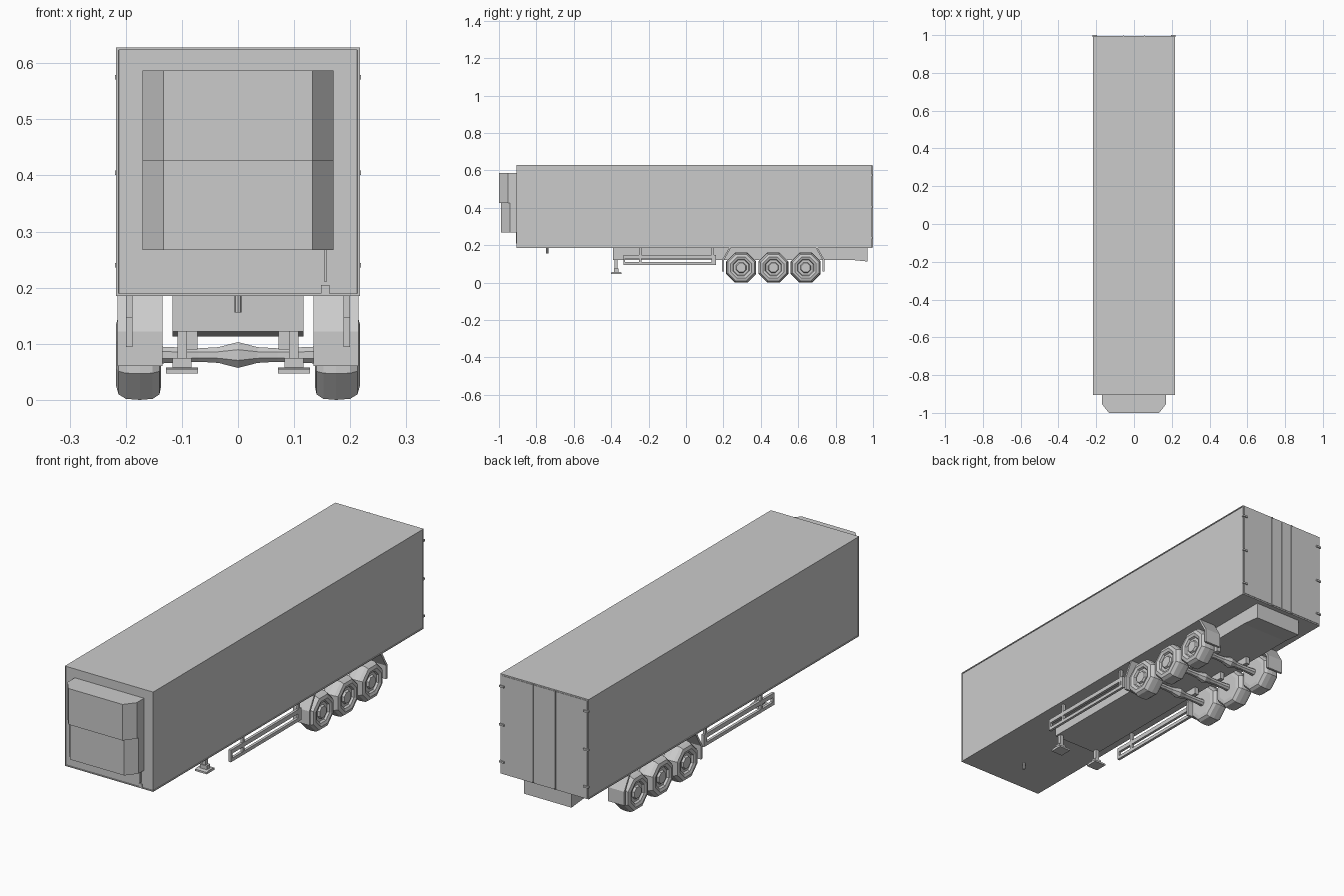
import bpy, bmesh, math
from mathutils import Vector

if "Cube" in bpy.data.objects:
    bpy.data.objects.remove(bpy.data.objects["Cube"])


def finish(name, bm):
    bmesh.ops.recalc_face_normals(bm, faces=bm.faces)
    me = bpy.data.meshes.new(name)
    bm.to_mesh(me)
    bm.free()
    ob = bpy.data.objects.new(name, me)
    bpy.context.collection.objects.link(ob)
    return ob


def box(name, x, y, z):
    """Box from (min, max) ranges on each axis."""
    bm = bmesh.new()
    bmesh.ops.create_cube(bm, size=1)
    for v in bm.verts:
        v.co = [r[0] + (c + 0.5) * (r[1] - r[0]) for r, c in zip((x, y, z), v.co)]
    return finish(name, bm)


def prism(name, outline, axis, lo, hi):
    """Extrude a 2D outline along x ('x': y,z points) or z ('z': x,y points)."""
    bm = bmesh.new()
    place = (lambda a, b: (lo, a, b)) if axis == 'x' else (lambda a, b: (a, b, lo))
    face = bm.faces.new([bm.verts.new(place(a, b)) for a, b in outline])
    ext = bmesh.ops.extrude_face_region(bm, geom=[face])['geom']
    step = Vector((hi - lo, 0, 0)) if axis == 'x' else Vector((0, 0, hi - lo))
    bmesh.ops.translate(bm, vec=step, verts=[g for g in ext if isinstance(g, bmesh.types.BMVert)])
    return finish(name, bm)


def lathe_x(name, profile, y, z, n=8):
    """Revolve (x, flat radius) points about an x-axis line, flat side down."""
    bm = bmesh.new()
    k = 1 / math.cos(math.pi / n)
    rings = []
    for x, r in profile:
        ring = []
        for i in range(n):
            a = (i + 0.5) * 2 * math.pi / n
            ring.append(bm.verts.new((x, y + r * k * math.cos(a), z + r * k * math.sin(a))))
        rings.append(ring)
    for a, b in zip(rings, rings[1:]):
        for i in range(n):
            j = (i + 1) % n
            bm.faces.new((a[i], a[j], b[j], b[i]))
    bm.faces.new(rings[0])
    bm.faces.new(rings[-1])
    return finish(name, bm)


def mirror(ob):
    m = ob.modifiers.new("mirror", 'MIRROR')
    m.use_axis[0] = True
    return ob


# Cargo body with recessed front and side panels
body = box("cargo_body", (-0.217, 0.217), (-0.905, 0.993), (0.185, 0.628))
bm = bmesh.new()
bm.from_mesh(body.data)
panels = [f for f in bm.faces if abs(f.normal.z) < 0.5 and f.normal.y < 0.5]
bmesh.ops.inset_individual(bm, faces=panels, thickness=0.006, depth=0)
bmesh.ops.inset_individual(bm, faces=panels, thickness=0.0005, depth=-0.003)
bm.to_mesh(body.data)
bm.free()

# Refrigeration unit, two stacked housings with angled corners
for name, front, bend, z0, z1 in (("cooler_upper", -1.0, -0.953, 0.427, 0.587),
                                  ("cooler_lower", -0.988, -0.941, 0.267, 0.427)):
    prism(name, [(-0.17, -0.9), (-0.17, bend), (-0.133, front),
                 (0.133, front), (0.17, bend), (0.17, -0.9)], 'z', z0, z1)

# Drain hose and its fitting below the cooler
box("drain_hose", (0.154, 0.158), (-0.91, -0.90), (0.21, 0.268))
box("hose_fitting", (0.148, 0.163), (-0.906, -0.90), (0.186, 0.205))

# Rear doors: thin leaves, locking bars and hinges
mirror(box("door_leaf", (0.001, 0.211), (0.99, 0.995), (0.191, 0.622)))
mirror(box("locking_bar", (0.052, 0.057), (0.993, 0.999), (0.187, 0.626)))
for z in (0.24, 0.405, 0.575):
    mirror(box("door_hinge", (0.195, 0.219), (0.990, 1.0), (z - 0.004, z + 0.004)))

# Chassis box, with the rear tail dropping slightly
prism("chassis", [(-0.39, 0.187), (-0.39, 0.122), (0.88, 0.122), (0.97, 0.113), (0.97, 0.187)],
      'x', -0.117, 0.117)

# Coupling pin
bm = bmesh.new()
bmesh.ops.create_cone(bm, cap_ends=True, segments=8, radius1=0.006, radius2=0.006, depth=0.032)
bmesh.ops.translate(bm, vec=(0, -0.742, 0.172), verts=bm.verts)
finish("coupling_pin", bm)

# Landing legs
mirror(box("landing_leg", (0.091, 0.108), (-0.382, -0.365), (0.06, 0.13)))
mirror(prism("landing_foot", [(-0.402, 0.047), (-0.346, 0.047), (-0.346, 0.055), (-0.362, 0.058),
                              (-0.386, 0.058), (-0.402, 0.055)], 'x', 0.071, 0.128))
mirror(box("landing_bracket", (0.083, 0.117), (-0.386, -0.362), (0.056, 0.075)))

# Side guards: two rails, end caps and hanging posts
for z0, z1 in ((0.129, 0.148), (0.094, 0.109)):
    mirror(box("guard_rail", (0.188, 0.2), (-0.335, 0.16), (z0, z1)))
for y in (-0.335, 0.15):
    mirror(box("guard_end", (0.188, 0.2), (y, y + 0.01), (0.094, 0.148)))
for y in (-0.245, 0.143):
    mirror(box("guard_post", (0.188, 0.2), (y - 0.006, y + 0.006), (0.105, 0.19)))

# Mudguards before and behind the wheel group
for s in (-1, 1):
    pts = [(0.274, 0.06), (0.274, 0.122), (0.236, 0.187), (0.226, 0.187), (0.264, 0.12), (0.264, 0.06)]
    mirror(prism("mudguard", [(0.467 + s * a, b) for a, b in pts], 'x', 0.135, 0.215))

# Wheels, axles and suspension hangers
tyre = [(0.137, 0.03), (0.137, 0.055), (0.140, 0.070), (0.152, 0.078), (0.175, 0.08), (0.2, 0.078),
        (0.213, 0.070), (0.217, 0.056), (0.214, 0.049), (0.212, 0.044), (0.203, 0.040),
        (0.203, 0.028), (0.212, 0.024), (0.212, 0.018)]
axle = [(-0.14, 0.015), (-0.07, 0.012), (-0.035, 0.014), (0, 0.023), (0.035, 0.014),
        (0.07, 0.012), (0.14, 0.015)]
for y in (0.295, 0.467, 0.64):
    mirror(lathe_x("wheel", tyre, y, 0.08))
    lathe_x("axle", axle, y, 0.08)
    mirror(box("suspension_hanger", (0.072, 0.092), (y - 0.03, y + 0.03), (0.09, 0.13)))
